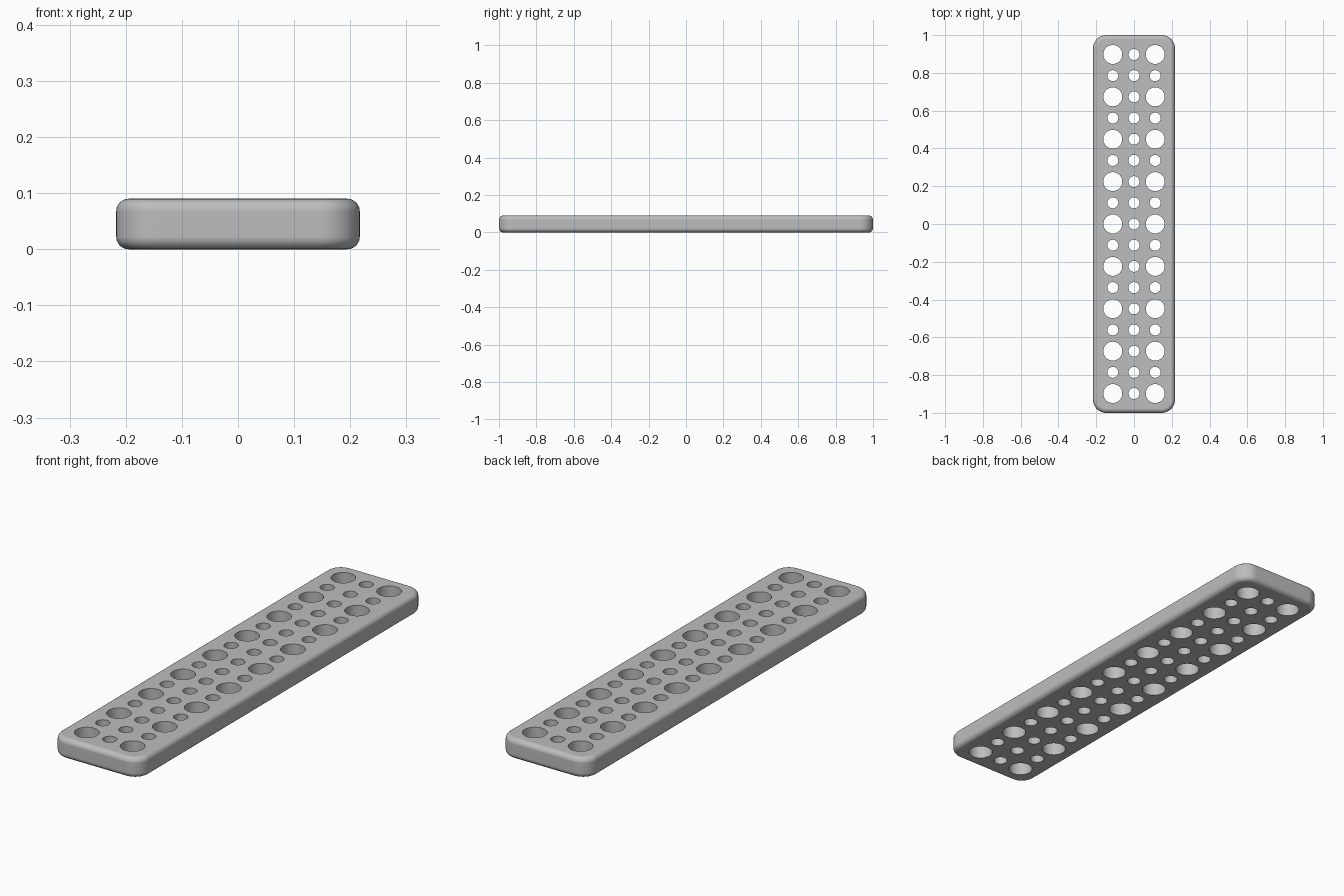
import bpy
import bmesh
import math
from mathutils import Matrix

WIDTH, LENGTH, HEIGHT = 0.434, 2.0, 0.09
PITCH = 0.1122
BIG, SMALL = 0.05, 0.029

cube = bpy.data.objects.get("Cube")
if cube:
    bpy.data.objects.remove(cube, do_unlink=True)

grey = bpy.data.materials.new("matte grey")
grey.use_nodes = True
colour = (0.51, 0.51, 0.51, 1)
grey.diffuse_color = colour
grey.node_tree.nodes["Principled BSDF"].inputs["Base Color"].default_value = colour


def make_object(name, bm):
    mesh = bpy.data.meshes.new(name)
    bm.to_mesh(mesh)
    bm.free()
    mesh.materials.append(grey)
    obj = bpy.data.objects.new(name, mesh)
    bpy.context.collection.objects.link(obj)
    return obj


# Plate: a slab with rounded corners and softened rims
bm = bmesh.new()
bmesh.ops.create_cube(bm, size=1)
bmesh.ops.scale(bm, vec=(WIDTH, LENGTH, HEIGHT), verts=bm.verts)
bmesh.ops.translate(bm, vec=(0, 0, HEIGHT / 2), verts=bm.verts)
upright = [e for e in bm.edges if abs(e.verts[0].co.z - e.verts[1].co.z) > 0.01]
bmesh.ops.bevel(bm, geom=upright, offset=0.07, segments=12, profile=0.5,
                affect='EDGES')
rims = [e for e in bm.edges if abs(e.verts[0].co.z - e.verts[1].co.z) < 0.001]
bmesh.ops.bevel(bm, geom=rims, offset=0.022, segments=6, profile=0.5,
                affect='EDGES')
plate = make_object("perforated_plate", bm)

# Hole cutters: three columns, wide holes on every other row of the outer two
bm = bmesh.new()
for row in range(-8, 9):
    for col in (-1, 0, 1):
        radius = BIG if col and row % 2 == 0 else SMALL
        bmesh.ops.create_cone(
            bm, cap_ends=True, segments=48, radius1=radius, radius2=radius,
            depth=HEIGHT * 2,
            matrix=Matrix.Translation((col * PITCH, row * PITCH, HEIGHT / 2)))
cutter = make_object("hole_cutters", bm)
cutter.hide_render = True

# Drill the holes, then drop the cutters
drill = plate.modifiers.new("Drill", 'BOOLEAN')
drill.operation = 'DIFFERENCE'
drill.solver = 'EXACT'
drill.object = cutter
bpy.ops.object.select_all(action='DESELECT')
plate.select_set(True)
bpy.context.view_layer.objects.active = plate
bpy.ops.object.modifier_apply(modifier=drill.name)
bpy.data.objects.remove(cutter, do_unlink=True)

# Smooth rims and bores, crisp hole edges
bpy.ops.object.shade_smooth_by_angle(angle=math.radians(35))
weighted = plate.modifiers.new("Weighted Normals", 'WEIGHTED_NORMAL')
weighted.keep_sharp = True
